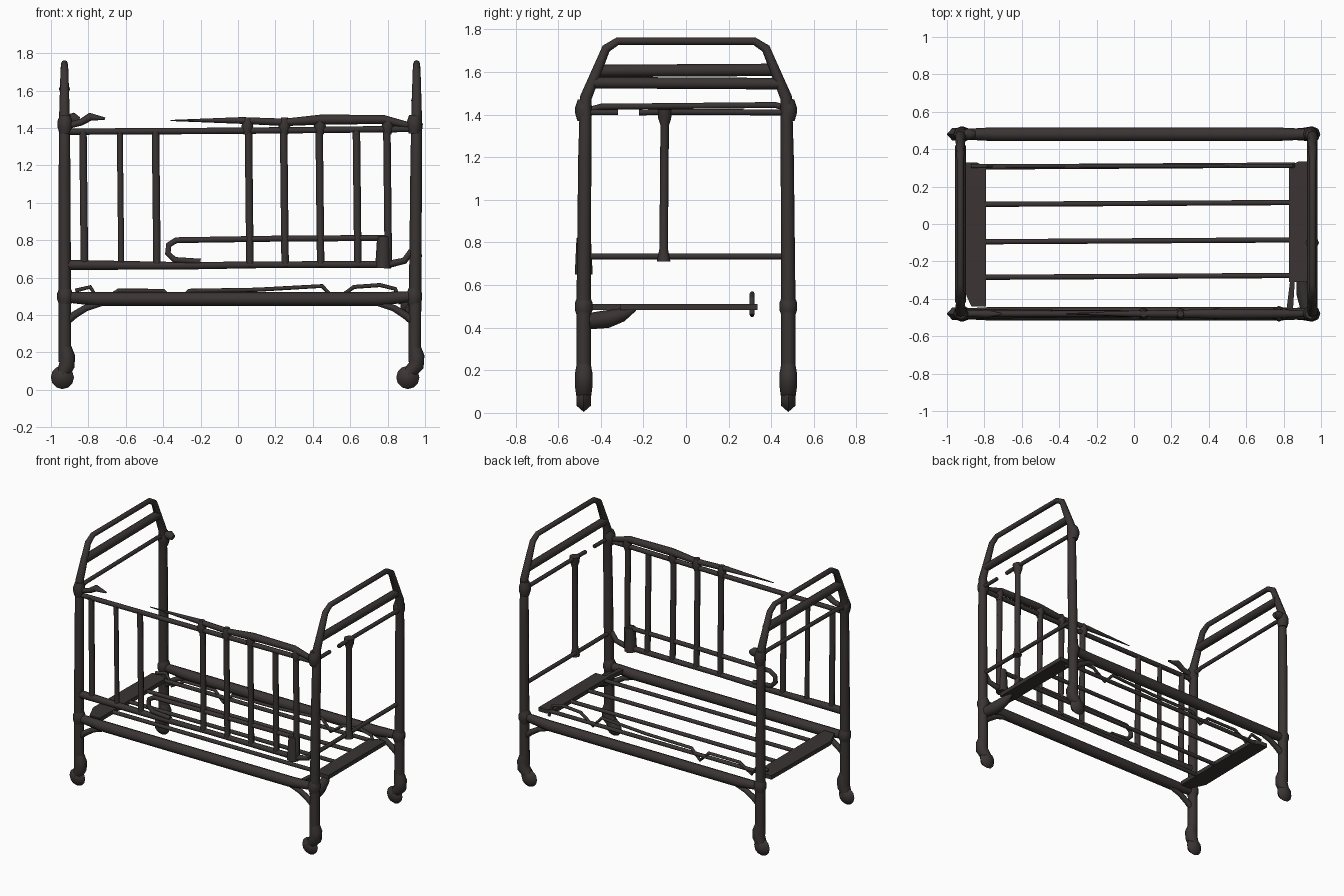
import bpy, bmesh, math
from mathutils import Matrix

if "Cube" in bpy.data.objects:
    bpy.data.objects.remove(bpy.data.objects["Cube"], do_unlink=True)

iron = bpy.data.materials.new("dark iron")
iron.use_nodes = True
IRON = (0.043, 0.034, 0.034, 1)
iron.diffuse_color = IRON
iron.node_tree.nodes["Principled BSDF"].inputs["Base Color"].default_value = IRON


def finish(ob):
    ob.data.materials.append(iron)
    bpy.ops.object.select_all(action='DESELECT')
    ob.select_set(True)
    bpy.context.view_layer.objects.active = ob
    if ob.type == 'CURVE':
        bpy.ops.object.convert(target='MESH')
    bpy.ops.object.shade_smooth_by_angle(angle=math.radians(50))


def tube(name, points, radius):
    """Round tube along points; radius is one value or one per point."""
    radii = radius if isinstance(radius, list) else [radius] * len(points)
    cu = bpy.data.curves.new(name, 'CURVE')
    cu.dimensions = '3D'
    cu.bevel_depth = 1
    cu.bevel_resolution = 2
    cu.use_fill_caps = True
    sp = cu.splines.new('POLY')
    sp.points.add(len(points) - 1)
    for p, co, r in zip(sp.points, points, radii):
        p.co = (*co, 1)
        p.radius = r
    ob = bpy.data.objects.new(name, cu)
    bpy.context.collection.objects.link(ob)
    finish(ob)


def plate(name, outline, z0, z1):
    """Flat plate from an x, y outline."""
    bm = bmesh.new()
    face = bm.faces.new([bm.verts.new((x, y, z0)) for x, y in outline])
    up = bmesh.ops.extrude_face_region(bm, geom=[face])["geom"]
    bmesh.ops.translate(bm, vec=(0, 0, z1 - z0),
                        verts=[v for v in up if isinstance(v, bmesh.types.BMVert)])
    bmesh.ops.recalc_face_normals(bm, faces=bm.faces)
    link(name, bm)


def link(name, bm):
    me = bpy.data.meshes.new(name)
    bm.to_mesh(me)
    bm.free()
    ob = bpy.data.objects.new(name, me)
    bpy.context.collection.objects.link(ob)
    finish(ob)


def wheel(name, x, y):
    """Caster wheel with a tapered rim, axle along y."""
    bm = bmesh.new()
    for side in (-1, 1):
        bmesh.ops.create_cone(
            bm, cap_ends=True, segments=12, radius1=0.062, radius2=0.032, depth=0.034,
            matrix=Matrix.Translation((x, y + side * 0.017, 0.066))
            @ Matrix.Rotation(-side * math.pi / 2, 4, 'X'))
    link(name, bm)


# End frames: two tapering posts joined by a bent top tube
END = {"right": -0.925, "left": 0.943}
for side, x in END.items():
    top = x + (0.012 if x > 0 else -0.003)
    half = [(0.48, 0.15), (0.48, 0.6), (0.475, 1.2), (0.47, 1.48), (0.375, 1.71), (0.32, 1.745)]
    radii = [0.034, 0.033, 0.031, 0.028, 0.021, 0.018]
    path = half + [(-y, z) for y, z in reversed(half)]
    tube(side + "_end_frame",
         [(x + (top - x) * min(1, z / 1.5), y, z) for y, z in path],
         radii + radii[::-1])
    for y, label in ((-0.48, "front"), (0.48, "back")):
        name = label + "_" + side
        # Collars where rails meet the posts
        for z, r in ((0.5, 0.042), (1.42, 0.04)):
            tube(name + "_collar", [(x, y, z - 0.05), (x, y, z - 0.015),
                                    (x, y, z + 0.015), (x, y, z + 0.05)],
                 [0.03, r, r, 0.028])
        # Casters trail toward the right end
        wx = x - 0.014 if x < 0 else x - 0.035
        wheel(name + "_caster_wheel", wx, y)
        tube(name + "_caster_fork",
             [(x, y, 0.23), (x + 0.012, y, 0.18), (x + 0.01, y, 0.13), (wx, y, 0.08)],
             [0.033, 0.042, 0.042, 0.035])
        # Curved braces under the side rails
        s = 1 if x < 0 else -1
        tube(name + "_brace", [(x, y, 0.36), (x + s * 0.05, y, 0.4),
                               (x + s * 0.11, y, 0.437), (x + s * 0.22, y, 0.47)],
             [0.022, 0.02, 0.018, 0.014])

# Cross bars of the end frames
xr, xl = -0.928, 0.953
tube("right_end_thick_bar", [(xr, -0.42, 1.605), (xr, 0.42, 1.61)], 0.029)
tube("left_end_thick_bar", [(xl, -0.445, 1.55), (xl, 0.445, 1.545)], 0.027)
tube("right_end_thin_bar", [(xr, -0.46, 1.42), (xr, -0.4, 1.437),
                            (xr, 0.42, 1.445), (xr, 0.47, 1.43)], 0.014)
tube("left_end_bar_stub", [(xl, -0.47, 1.41), (xl, -0.32, 1.41)], 0.013)
tube("left_end_thin_bar", [(xl, -0.22, 1.41), (xl, -0.1, 1.413), (xl, 0.47, 1.41)], 0.014)
tube("left_end_low_bar", [(xl - 0.01, -0.48, 0.735), (xl - 0.01, 0.48, 0.735)], 0.014)
tube("left_end_spindle",
     [(xl, -0.1, 1.425), (xl, -0.1, 1.38), (xl, -0.1, 1.35), (xl, -0.105, 0.77),
      (xl, -0.105, 0.71)], [0.036, 0.03, 0.02, 0.02, 0.032])
tube("back_right_knob", [(-0.93, 0.48, 1.445), (-0.88, 0.48, 1.45), (-0.85, 0.48, 1.44)],
     [0.022, 0.032, 0.018])

# Side rails
for y, label in ((-0.48, "front"), (0.48, "back")):
    tube(label + "_side_rail", [(-0.92, y, 0.495), (-0.75, y, 0.485),
                                (0.75, y, 0.485), (0.94, y, 0.5)],
         [0.028, 0.037, 0.037, 0.028])

# Flat end strips carrying the slats
plate("right_end_strip", [(-0.91, 0.33), (-0.84, 0.33), (-0.79, 0.3), (-0.79, -0.44),
                          (-0.87, -0.44), (-0.92, -0.33)], 0.483, 0.512)
plate("left_end_strip", [(0.83, 0.31), (0.88, 0.335), (0.935, 0.335),
                         (0.935, -0.31), (0.83, -0.31)], 0.483, 0.512)
plate("left_end_strip_arm", [(0.815, -0.46), (0.85, -0.46), (0.86, -0.3), (0.835, -0.3)],
      0.483, 0.512)
tube("left_end_gusset", [(0.93, -0.46, 0.43), (0.91, -0.37, 0.44),
                         (0.9, -0.3, 0.46), (0.89, -0.24, 0.49)],
     [0.038, 0.042, 0.032, 0.012])

# Long slats
for y in (-0.28, -0.09, 0.11, 0.31):
    tube("slat", [(-0.82, y - 0.005, 0.497), (0.86, y + 0.005, 0.497)], 0.014)

# Bent wire along the back slat
wire = [(-0.87, 0.53), (-0.79, 0.55), (-0.74, 0.47), (-0.64, 0.53), (-0.4, 0.53),
        (-0.33, 0.46), (-0.26, 0.53), (0.1, 0.535), (0.45, 0.555), (0.52, 0.48),
        (0.62, 0.55), (0.76, 0.56), (0.84, 0.54), (0.87, 0.46)]
tube("bent_wire", [(x, 0.31, z) for x, z in wire], 0.011)

# Front guard: rails, spindles and loop
F = -0.48
tube("guard_top_rail", [(-0.92, F, 1.38), (0.0, F, 1.385), (0.94, F, 1.395)], 0.017)
tube("guard_upper_strip", [(x, F, z) for x, z in (
    (-0.36, 1.44), (0.02, 1.44), (0.25, 1.43), (0.45, 1.445), (0.78, 1.445), (0.93, 1.41))],
    [0.003, 0.018, 0.02, 0.027, 0.024, 0.016])
tube("guard_hook", [(x, F, z) for x, z in (
    (-0.92, 1.41), (-0.84, 1.43), (-0.79, 1.46), (-0.71, 1.45))],
    [0.018, 0.018, 0.022, 0.006])
tube("guard_bottom_rail", [(x, F, z) for x, z in (
    (-0.92, 0.668), (-0.3, 0.663), (0.1, 0.668), (0.8, 0.67), (0.89, 0.69), (0.94, 0.76))],
    [0.027, 0.02, 0.018, 0.02, 0.018, 0.016])
tube("guard_loop", [(x, F, z) for x, z in (
    (0.79, 0.812), (0.2, 0.808), (-0.33, 0.8), (-0.37, 0.775),
    (-0.375, 0.73), (-0.34, 0.695), (-0.2, 0.685))], 0.016)
tube("guard_block", [(0.775, F, 0.65), (0.778, F, 0.82)], [0.042, 0.034])

for x in (-0.825, -0.628, -0.437, 0.06, 0.248, 0.438, 0.637, 0.8):
    thick = 0.016 if x == -0.628 else 0.02
    tube("guard_spindle", [(x + 0.004, F, 0.66), (x - 0.004, F, 1.385)], thick)
# Ball joints on the upper strip
for x in (0.05, 0.248, 0.438, 0.8):
    tube("guard_joint", [(x, F, 1.365), (x, F, 1.41), (x, F, 1.455)], [0.02, 0.032, 0.018])
